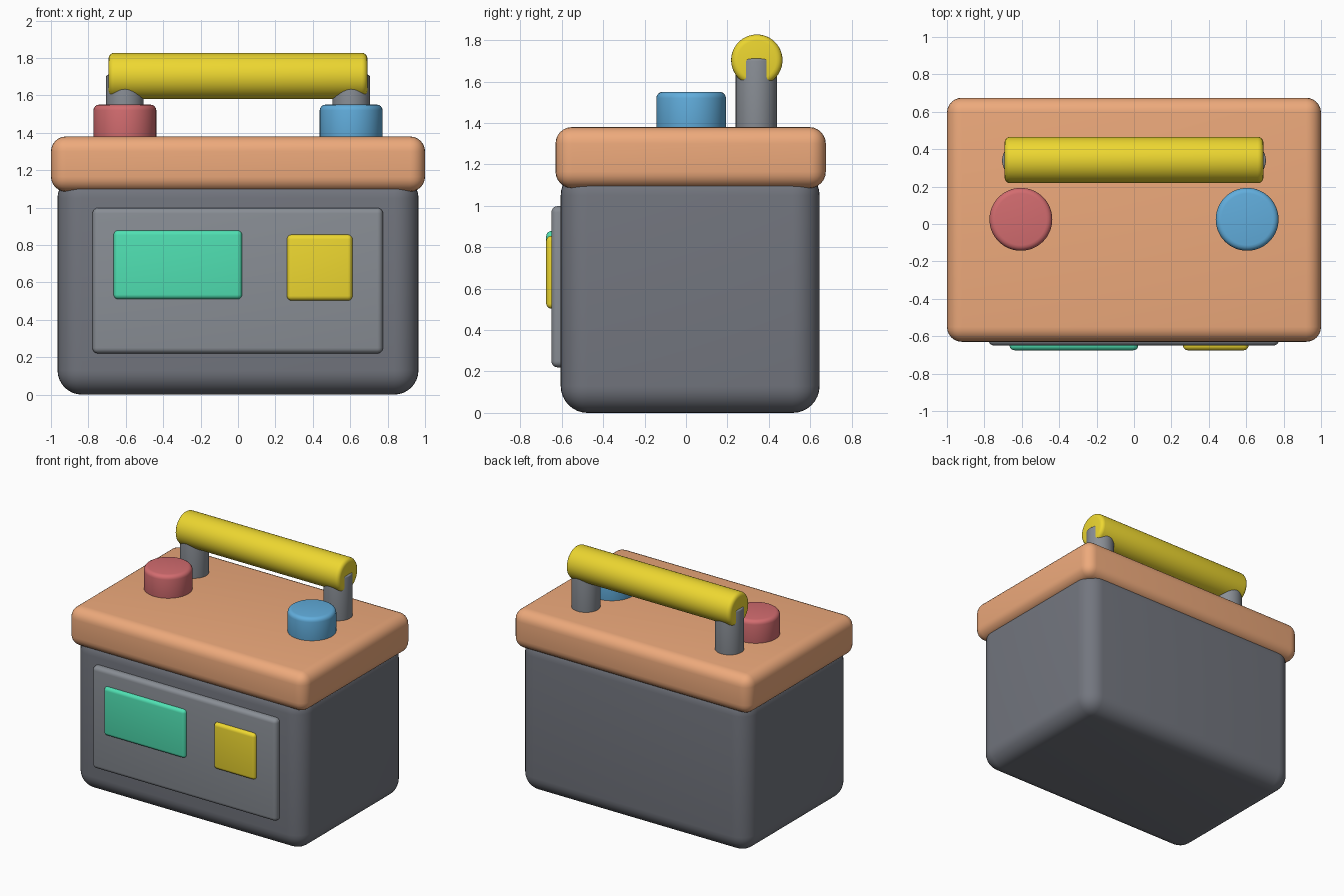
import bpy
from math import pi, radians

if "Cube" in bpy.data.objects:
    bpy.data.objects.remove(bpy.data.objects["Cube"])


def colour(name, rgb):
    m = bpy.data.materials.new(name)
    m.diffuse_color = (*rgb, 1)
    m.use_nodes = True
    m.node_tree.nodes["Principled BSDF"].inputs["Base Color"].default_value = m.diffuse_color
    return m


ORANGE = colour("orange", (0.85, 0.40, 0.20))
YELLOW = colour("yellow", (0.85, 0.68, 0.03))
GREEN = colour("green", (0.08, 0.75, 0.45))
RED = colour("red", (0.65, 0.15, 0.16))
BLUE = colour("blue", (0.12, 0.42, 0.72))
DARK = colour("dark_grey", (0.17, 0.18, 0.21))
GREY = colour("mid_grey", (0.25, 0.27, 0.30))


def finish(name, mat, bevel, segments):
    ob = bpy.context.object
    ob.name = name
    ob.data.materials.append(mat)
    mod = ob.modifiers.new("Bevel", 'BEVEL')
    mod.width = bevel
    mod.segments = segments
    mod.limit_method = 'ANGLE'
    mod.angle_limit = radians(40)
    bpy.ops.object.modifier_apply(modifier=mod.name)
    bpy.ops.object.shade_smooth_by_angle(angle=radians(40))
    return ob


def box(name, x, y, z, mat, bevel, segments=5):
    mid = [(a + b) / 2 for a, b in (x, y, z)]
    bpy.ops.mesh.primitive_cube_add(size=1, location=mid)
    bpy.context.object.scale = [b - a for a, b in (x, y, z)]
    bpy.ops.object.transform_apply(location=False, rotation=False, scale=True)
    return finish(name, mat, bevel, segments)


def cylinder(name, centre, radius, length, mat, bevel, rotation=(0, 0, 0)):
    bpy.ops.mesh.primitive_cylinder_add(vertices=64, radius=radius, depth=length,
                                        location=centre, rotation=rotation)
    return finish(name, mat, bevel, 4)


# Case and lid
box("case", (-0.965, 0.965), (-0.605, 0.645), (0, 1.18), DARK, 0.13, 8)
box("lid", (-1, 1), (-0.63, 0.675), (1.085, 1.38), ORANGE, 0.08, 6)

# Front panel with its two plates
box("front_panel", (-0.778, 0.775), (-0.65, -0.56), (0.22, 0.998), GREY, 0.03)
box("green_plate", (-0.665, 0.022), (-0.675, -0.61), (0.51, 0.878), GREEN, 0.025)
box("yellow_plate", (0.262, 0.612), (-0.675, -0.61), (0.503, 0.855), YELLOW, 0.025)

# Terminals and handle posts on each side
for side, s, mat in (("left", -1, RED), ("right", 1, BLUE)):
    cylinder(side + "_terminal", (0.605 * s, 0.025, 1.45), 0.168, 0.2, mat, 0.03)
    cylinder(side + "_handle_post", (0.605 * s, 0.34, 1.51), 0.1, 0.4, GREY, 0.01)

# Handle grip
cylinder("handle_grip", (0, 0.342, 1.703), 0.124, 1.384, YELLOW, 0.03, (0, pi / 2, 0))
